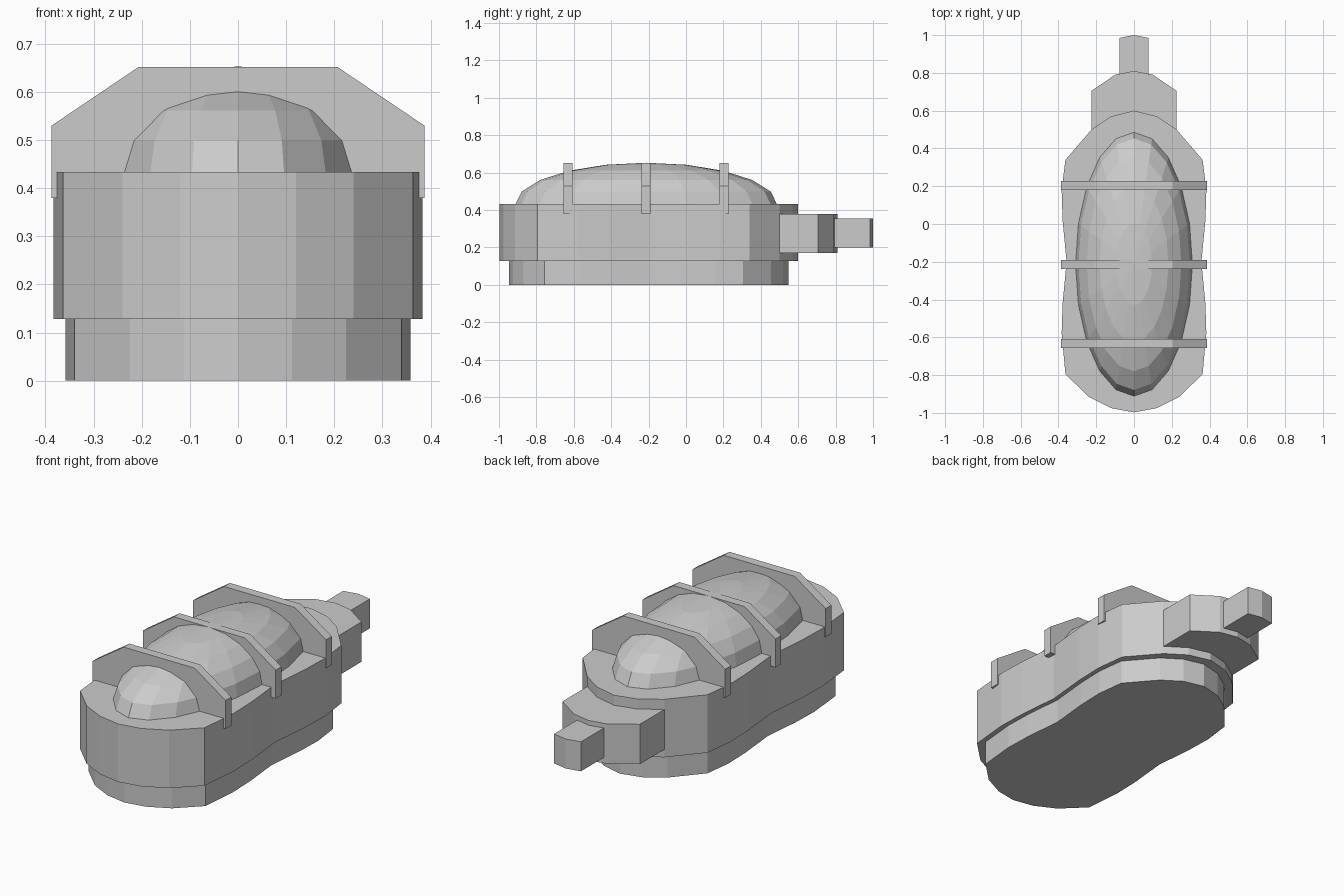
import bpy
import bmesh
from mathutils import Matrix

cube = bpy.data.objects.get("Cube")
if cube:
    bpy.data.objects.remove(cube, do_unlink=True)

grey = bpy.data.materials.new("light_grey")
grey.use_nodes = True
grey.diffuse_color = (0.6, 0.6, 0.6, 1)
grey.node_tree.nodes["Principled BSDF"].inputs["Base Color"].default_value = (0.6, 0.6, 0.6, 1)


def add_object(name, bm):
    bmesh.ops.recalc_face_normals(bm, faces=bm.faces)
    mesh = bpy.data.meshes.new(name)
    bm.to_mesh(mesh)
    bm.free()
    mesh.materials.append(grey)
    obj = bpy.data.objects.new(name, mesh)
    bpy.context.scene.collection.objects.link(obj)
    return obj


def extrude_half(name, half, place, offset):
    """Mirror a half outline across x = 0, then extrude it by offset."""
    outline = half + [(-x, v) for x, v in reversed(half) if x > 0]
    bm = bmesh.new()
    face = bm.faces.new([bm.verts.new(place(x, v)) for x, v in outline])
    result = bmesh.ops.extrude_face_region(bm, geom=[face])
    moved = [g for g in result["geom"] if isinstance(g, bmesh.types.BMVert)]
    bmesh.ops.translate(bm, vec=offset, verts=moved)
    return add_object(name, bm)


def slab(name, half, bottom, top):
    return extrude_half(name, half, lambda x, y: (x, y, bottom), (0, 0, top - bottom))


# Waisted main body and its slightly smaller foot
MIDDLE = -0.2
body = [(0, -0.997), (0.12, -0.975), (0.24, -0.915), (0.363, -0.795),
        (0.383, -0.58), (0.378, -0.42), (0.357, MIDDLE), (0.378, 0.02),
        (0.383, 0.18), (0.363, 0.34), (0.225, 0.5), (0.12, 0.57), (0, 0.6)]
foot = [(x * 0.935, MIDDLE + (y - MIDDLE) * 0.935) for x, y in body]
slab("main_body", body, 0.128, 0.433)
slab("foot_base", foot, 0, 0.128)

# Stepped neck and tip at the back
slab("neck", [(0, 0.4), (0.225, 0.4), (0.225, 0.705), (0.1, 0.79), (0, 0.81)], 0.17, 0.38)
slab("tip", [(0, 0.7), (0.078, 0.7), (0.078, 0.985), (0, 1.0)], 0.2, 0.355)

# Long faceted dome
bm = bmesh.new()
bmesh.ops.create_uvsphere(bm, u_segments=20, v_segments=10, radius=1)
bmesh.ops.transform(bm, verts=bm.verts, matrix=Matrix.Translation((0, -0.213, 0.43))
                    @ Matrix.Diagonal((0.31, 0.7, 0.223, 1)))
add_object("dome", bm)

# Three upright ribs with chamfered shoulders
rib = [(0, 0.38), (0.387, 0.38), (0.387, 0.53), (0.206, 0.652), (0, 0.652)]
for name, y in (("front_rib", -0.632), ("middle_rib", -0.215), ("back_rib", 0.203)):
    extrude_half(name, rib, lambda x, z: (x, y - 0.024, z), (0, 0.048, 0))
